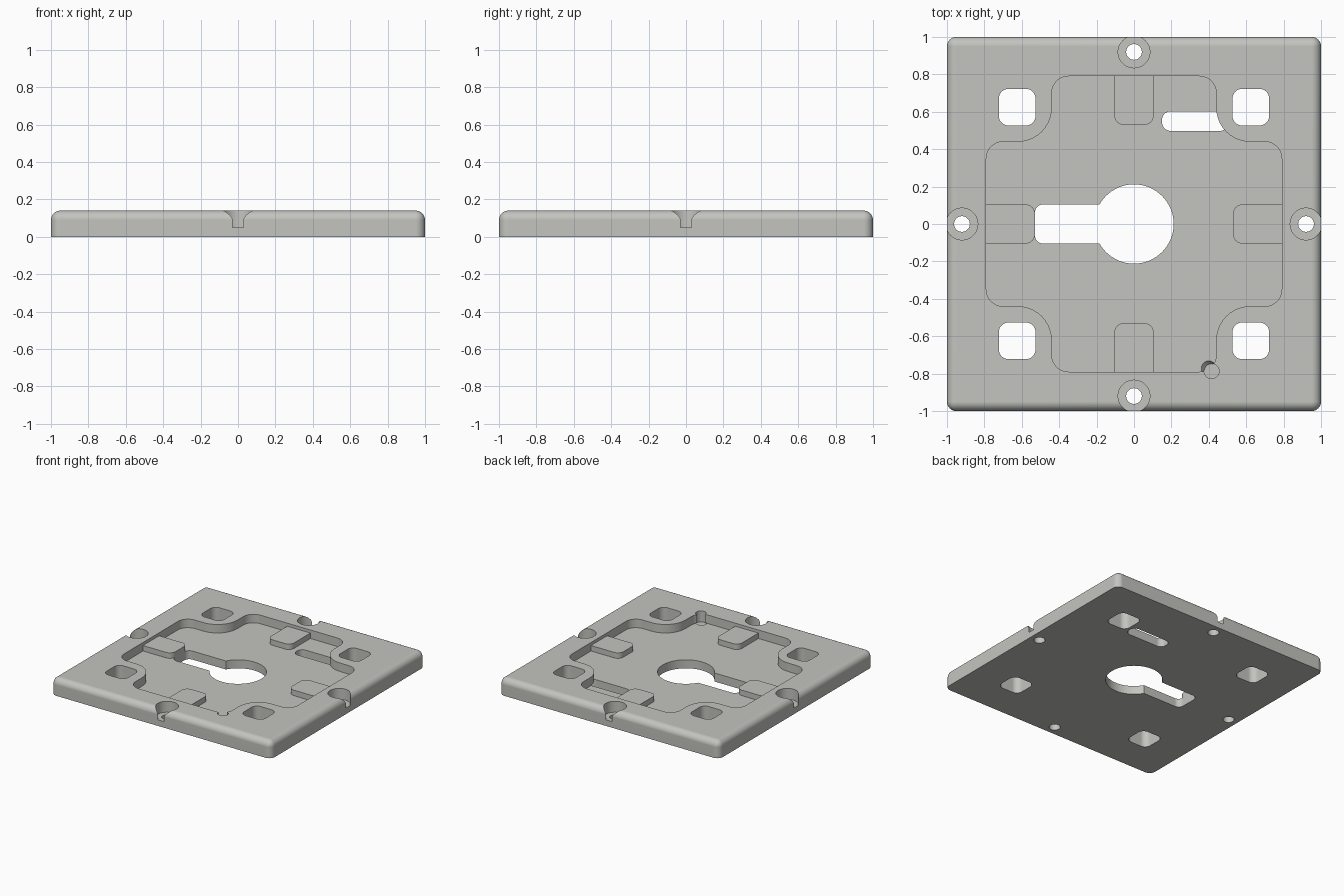
import bpy, bmesh, math
from mathutils import Vector

if "Cube" in bpy.data.objects:
    bpy.data.objects.remove(bpy.data.objects["Cube"])

SIZE, TOP, FLOOR, PAD_TOP, SEAT = 1.0, 0.14, 0.07, 0.115, 0.05

mat = bpy.data.materials.new("warm_grey")
mat.diffuse_color = (0.55, 0.55, 0.52, 1)
mat.use_nodes = True
mat.node_tree.nodes["Principled BSDF"].inputs["Base Color"].default_value = mat.diffuse_color


def link(name, bm):
    bmesh.ops.recalc_face_normals(bm, faces=bm.faces)
    mesh = bpy.data.meshes.new(name)
    bm.to_mesh(mesh)
    bm.free()
    mesh.materials.append(mat)
    ob = bpy.data.objects.new(name, mesh)
    bpy.context.collection.objects.link(ob)
    return ob


def fillet(corners, steps=10):
    """Outline from (x, y, radius) corners, each rounded by an arc."""
    out = []
    n = len(corners)
    for i, (x, y, r) in enumerate(corners):
        p = Vector((x, y))
        if r == 0:
            out.append(p)
            continue
        a = (Vector(corners[i - 1][:2]) - p).normalized()
        b = (Vector(corners[(i + 1) % n][:2]) - p).normalized()
        c = p + (a + b) * r                     # all corners are right angles
        for k in range(steps + 1):
            t = math.pi / 2 * k / steps
            out.append(c - b * r * math.cos(t) - a * r * math.sin(t))
    return out


def prism(name, outline, z0, z1, shift=(0, 0)):
    """Extruded outline, its top optionally shifted sideways."""
    bm = bmesh.new()
    low = [bm.verts.new((p[0], p[1], z0)) for p in outline]
    high = [bm.verts.new((p[0] + shift[0], p[1] + shift[1], z1)) for p in outline]
    bm.faces.new(low)
    bm.faces.new(high)
    for i in range(len(low)):
        j = (i + 1) % len(low)
        bm.faces.new((low[i], low[j], high[j], high[i]))
    return link(name, bm)


def circle(x, y, r, n=48):
    return [(x + r * math.cos(2 * math.pi * i / n),
             y + r * math.sin(2 * math.pi * i / n)) for i in range(n)]


def rect(x0, x1, y0, y1, r_left, r_right):
    return fillet([(x0, y0, r_left), (x1, y0, r_right),
                   (x1, y1, r_right), (x0, y1, r_left)])


def turn(points, q):
    c, s = ((1, 0), (0, 1), (-1, 0), (0, -1))[q]
    return [(p[0] * c - p[1] * s, p[0] * s + p[1] * c, *p[2:]) for p in points]


def combine(tool, operation='DIFFERENCE'):
    mod = plate.modifiers.new("shape", 'BOOLEAN')
    mod.operation, mod.solver, mod.object = operation, 'EXACT', tool
    bpy.context.view_layer.objects.active = plate
    bpy.ops.object.modifier_apply(modifier=mod.name)
    bpy.data.objects.remove(tool)


# Base plate: rounded top rim and upright corners, sharp bottom edge
bm = bmesh.new()
bmesh.ops.create_cube(bm, size=1)
for v in bm.verts:
    v.co = (v.co.x * 2 * SIZE, v.co.y * 2 * SIZE, (v.co.z + 0.5) * TOP)
rim = [e for e in bm.edges if max(v.co.z for v in e.verts) > TOP / 2]
bmesh.ops.bevel(bm, geom=rim, offset=0.05, segments=8, profile=0.5, affect='EDGES')
plate = link("mounting_plate", bm)

# Cross-shaped pocket
quarter = [(0.79, 0.44, 0.09), (0.44, 0.44, 0.18), (0.44, 0.79, 0.09)]
cross = [c for q in range(4) for c in turn(quarter, q)]
combine(prism("pocket", fillet(cross), FLOOR, 0.3))

# Four raised pads against the pocket walls
pad = [tuple(p) for p in rect(0.53, 0.83, -0.105, 0.105, 0.05, 0)]
for q in range(4):
    combine(prism("pad", turn(pad, q), 0.04, PAD_TOP), 'UNION')

# Screw seats and screw holes in the middle of each side
for q in range(4):
    x, y = turn([(0.92, 0)], q)[0]
    combine(prism("screw_seat", circle(x, y, 0.085), SEAT, 0.3))
    combine(prism("screw_hole", circle(x, y, 0.042, 32), -0.1, 0.3))

# Rounded square openings near the corners
window = [tuple(p) for p in rect(0.527, 0.722, 0.527, 0.722, 0.05, 0.05)]
for q in range(4):
    combine(prism("corner_opening", turn(window, q), -0.1, 0.3))

# Central keyhole: round opening with a side slot
combine(prism("keyhole_slot", rect(-0.53, 0, -0.105, 0.105, 0.045, 0), -0.1, 0.3))
combine(prism("keyhole_round", circle(0, 0, 0.212, 64), -0.1, 0.3))

# Narrow slot through the pocket floor only
combine(prism("cable_slot", rect(0.15, 0.505, 0.498, 0.602, 0.045, 0.045), -0.1, FLOOR + 0.002))

# Small notch in the pocket corner with a sloped blind bottom
notch = circle(0.415, -0.787, 0.04, 32)
combine(prism("corner_notch", notch, SEAT, 0.3))
combine(prism("notch_slope", notch, SEAT, FLOOR + 0.001, (-0.016, 0.016)))

# Smooth the fillets, keep the edges crisp
bpy.ops.object.select_all(action='DESELECT')
plate.select_set(True)
bpy.context.view_layer.objects.active = plate
bpy.ops.object.shade_smooth_by_angle(angle=math.radians(30))
weighted = plate.modifiers.new("even_shading", 'WEIGHTED_NORMAL')
weighted.keep_sharp = True
